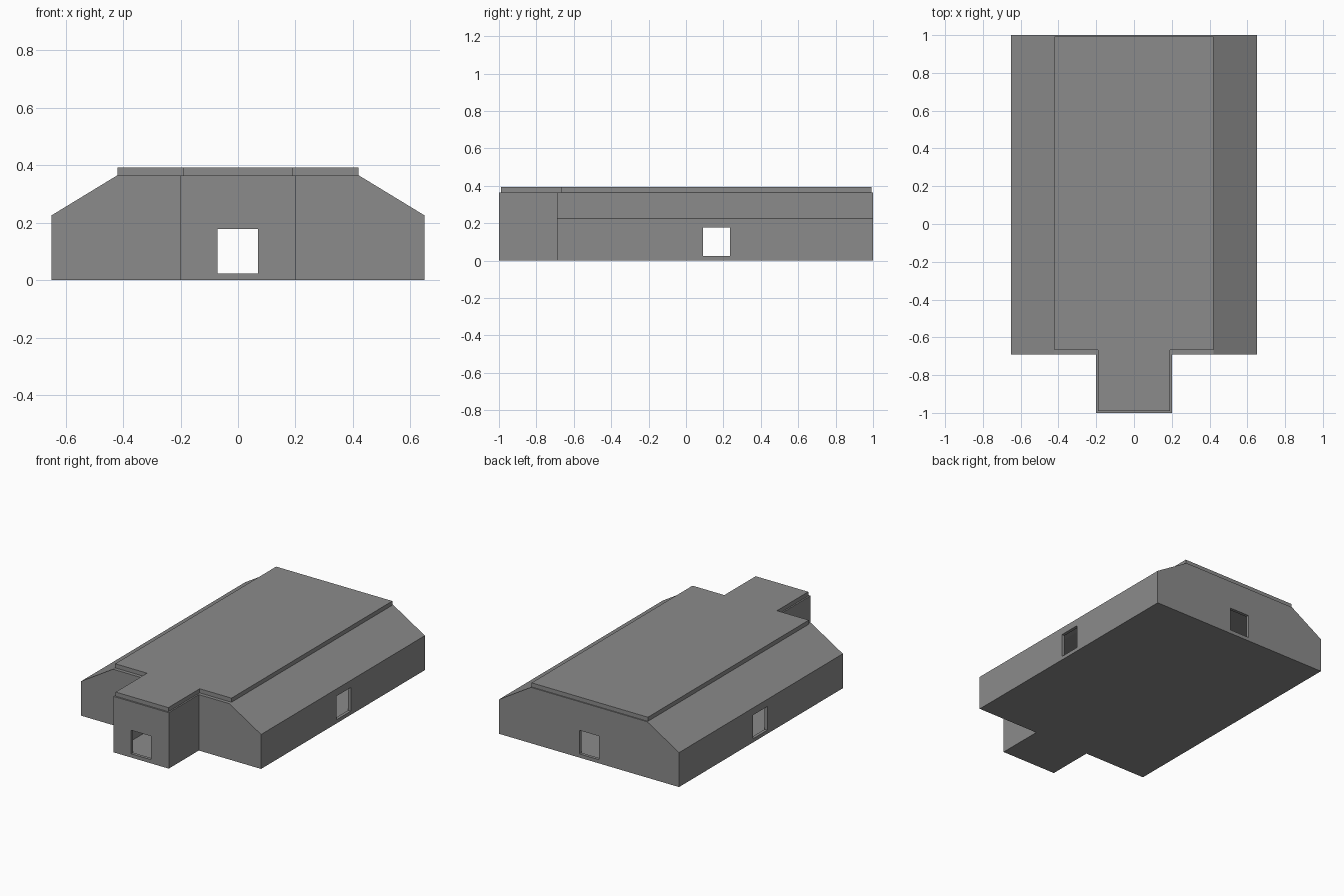
import bpy, bmesh
from mathutils import Vector

if "Cube" in bpy.data.objects:
    bpy.data.objects.remove(bpy.data.objects["Cube"])

concrete = bpy.data.materials.new("concrete_grey")
concrete.use_nodes = True
GREY = (0.26, 0.26, 0.26, 1)
concrete.diffuse_color = GREY
concrete.node_tree.nodes["Principled BSDF"].inputs["Base Color"].default_value = GREY


def prism(name, outline, along):
    """Extrude a closed 3D outline along a vector."""
    bm = bmesh.new()
    face = bm.faces.new([bm.verts.new(p) for p in outline])
    top = bmesh.ops.extrude_face_region(bm, geom=[face])["geom"]
    bmesh.ops.translate(bm, vec=Vector(along),
                        verts=[v for v in top if isinstance(v, bmesh.types.BMVert)])
    bmesh.ops.recalc_face_normals(bm, faces=bm.faces)
    mesh = bpy.data.meshes.new(name)
    bm.to_mesh(mesh)
    bm.free()
    mesh.materials.append(concrete)
    obj = bpy.data.objects.new(name, mesh)
    bpy.context.collection.objects.link(obj)
    return obj


def box(name, x0, x1, y0, y1, z0, z1):
    return prism(name, [(x0, y0, z0), (x1, y0, z0), (x1, y1, z0), (x0, y1, z0)],
                 (0, 0, z1 - z0))


def combine(target, tool, operation):
    """Apply a boolean and discard the tool."""
    mod = target.modifiers.new("cut", "BOOLEAN")
    mod.operation, mod.object, mod.solver = operation, tool, "EXACT"
    bpy.context.view_layer.objects.active = target
    bpy.ops.object.modifier_apply(modifier=mod.name)
    bpy.data.objects.remove(tool)


def hall(name, t):
    """Hall with sloping shoulders and a front porch, shrunk inward by t."""
    half = [(0.65 - t, t), (0.65 - t, 0.225 - t / 2), (0.42 - t / 3, 0.365 - t)]
    section = half + [(-x, z) for x, z in reversed(half)]
    body = prism(name, [(x, -0.69 + t, z) for x, z in section], (0, 1.69 - 2 * t, 0))
    porch = box("porch", t - 0.2, 0.2 - t, t - 1, -0.5, t, 0.365 - t)
    combine(body, porch, "UNION")
    return body


# Hollow building with a doorway through the ends and a window through the sides
WALL = 0.02
building = hall("bunker_walls", 0)
combine(building, hall("interior", WALL), "DIFFERENCE")
combine(building, box("doorways", -0.072, 0.07, -1.1, 1.1, 0.024, 0.178), "DIFFERENCE")
combine(building, box("windows", -0.8, 0.8, 0.09, 0.235, 0.024, 0.178), "DIFFERENCE")

# T-shaped roof slab
side = [(0.19, -0.99), (0.19, -0.667), (0.42, -0.667), (0.42, 0.993)]
plan = side + [(-x, y) for x, y in reversed(side)]
prism("roof_slab", [(x, y, 0.365) for x, y in plan], (0, 0, 0.027))
